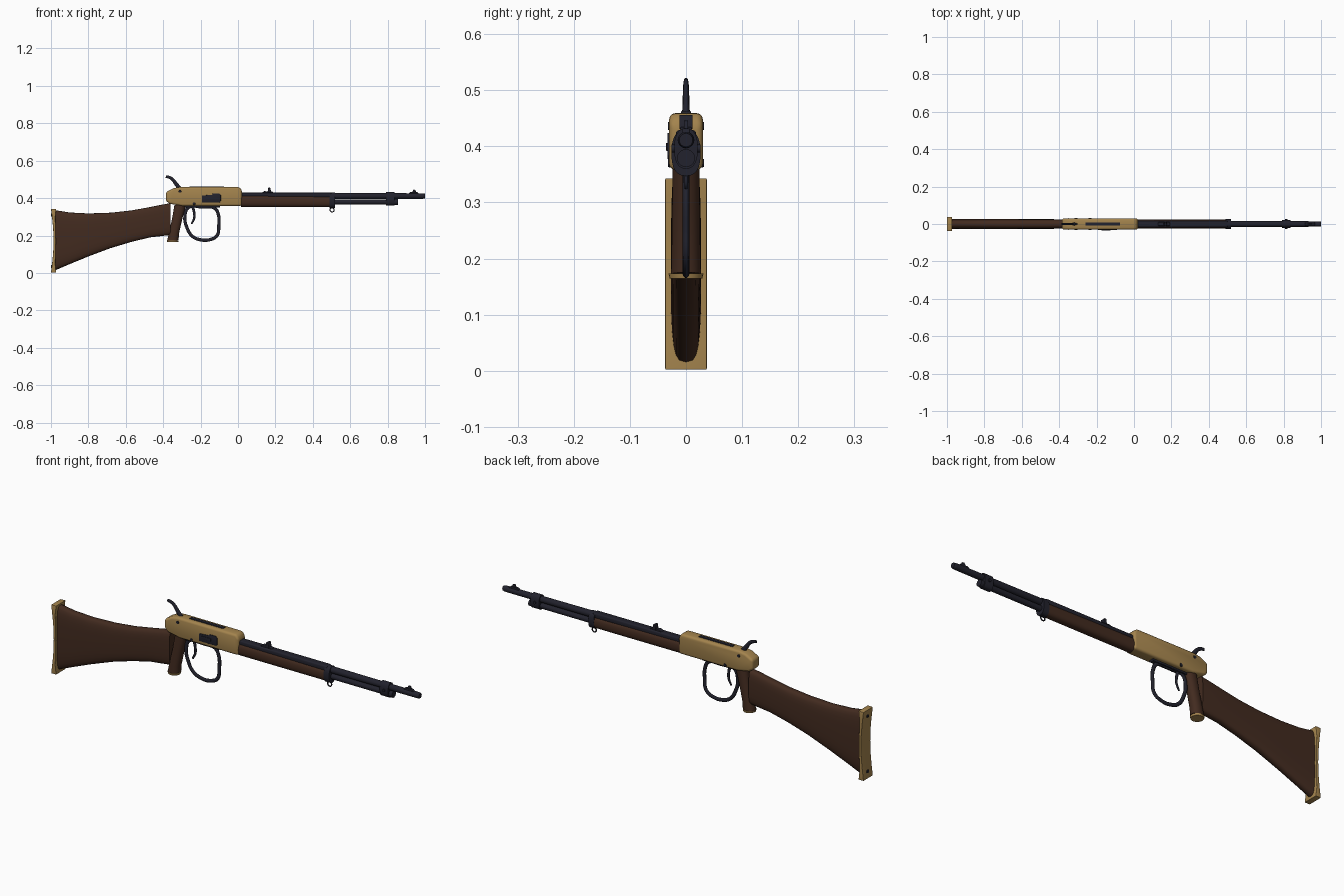
import bpy, bmesh, math
from mathutils import Vector, Matrix

if "Cube" in bpy.data.objects:
    bpy.data.objects.remove(bpy.data.objects["Cube"])


def material(name, rgb):
    m = bpy.data.materials.new(name)
    m.use_nodes = True
    m.diffuse_color = (*rgb, 1)
    bsdf = m.node_tree.nodes["Principled BSDF"]
    bsdf.inputs["Base Color"].default_value = (*rgb, 1)
    bsdf.inputs["Roughness"].default_value = 0.6
    return m


STEEL = material("blued_steel", (0.016, 0.016, 0.026))
BRASS = material("brass", (0.37, 0.23, 0.075))
WOOD = material("walnut", (0.055, 0.024, 0.014))


def finish(name, bm, mat, bevel=0, angle=35):
    bmesh.ops.recalc_face_normals(bm, faces=bm.faces[:])
    me = bpy.data.meshes.new(name)
    bm.to_mesh(me)
    bm.free()
    ob = bpy.data.objects.new(name, me)
    bpy.context.collection.objects.link(ob)
    me.materials.append(mat)
    bpy.ops.object.select_all(action="DESELECT")
    ob.select_set(True)
    bpy.context.view_layer.objects.active = ob
    if bevel:
        mod = ob.modifiers.new("rounded_edges", "BEVEL")
        mod.width, mod.segments, mod.limit_method = bevel, 3, "ANGLE"
        bpy.ops.object.modifier_apply(modifier=mod.name)
    bpy.ops.object.shade_smooth_by_angle(angle=math.radians(angle))
    return ob


def prism(name, profile, half, mat, bevel=0, y=0):
    """Side profile (x, z) given thickness across y."""
    bm = bmesh.new()
    face = bm.faces.new([bm.verts.new((x, y - half, z)) for x, z in profile])
    new = bmesh.ops.extrude_face_region(bm, geom=[face])["geom"]
    verts = [g for g in new if isinstance(g, bmesh.types.BMVert)]
    bmesh.ops.translate(bm, verts=verts, vec=(0, 2 * half, 0))
    return finish(name, bm, mat, bevel)


def box(name, x0, x1, z0, z1, half, mat, bevel=0, y=0):
    return prism(name, [(x0, z0), (x1, z0), (x1, z1), (x0, z1)], half, mat, bevel, y)


def loft(name, rings, mat, angle=50):
    bm = bmesh.new()
    loops = [[bm.verts.new(p) for p in ring] for ring in rings]
    n = len(loops[0])
    for a, b in zip(loops, loops[1:]):
        for i in range(n):
            j = (i + 1) % n
            bm.faces.new((a[i], a[j], b[j], b[i]))
    bm.faces.new(loops[0])
    bm.faces.new(loops[-1])
    return finish(name, bm, mat, angle=angle)


def oval(n=24, power=0.75):
    """Unit rounded-square outline."""
    for i in range(n):
        t = math.tau * i / n
        c, s = math.cos(t), math.sin(t)
        yield (math.copysign(abs(c) ** power, c), math.copysign(abs(s) ** power, s))


def tube(name, a, b, r0, r1, mat, sides=20):
    a, b = Vector(a), Vector(b)
    bm = bmesh.new()
    turn = (b - a).to_track_quat("Z", "Y").to_matrix().to_4x4()
    bmesh.ops.create_cone(bm, cap_ends=True, segments=sides, radius1=r0, radius2=r1,
                          depth=(b - a).length, matrix=Matrix.Translation((a + b) / 2) @ turn)
    return finish(name, bm, mat)


def bar(name, points, depth, mat, flat=1.0, cyclic=False):
    """Rounded bar through (x, z) points; optional third value scales its thickness."""
    cu = bpy.data.curves.new(name, "CURVE")
    cu.dimensions, cu.bevel_depth, cu.bevel_resolution = "3D", depth, 3
    cu.resolution_u, cu.use_fill_caps = 8, True
    sp = cu.splines.new("BEZIER")
    sp.bezier_points.add(len(points) - 1)
    sp.use_cyclic_u = cyclic
    for bp, p in zip(sp.bezier_points, points):
        bp.co = (p[0], 0, p[1])
        bp.radius = p[2] if len(p) > 2 else 1
        bp.handle_left_type = bp.handle_right_type = "AUTO"
    ob = bpy.data.objects.new(name, cu)
    bpy.context.collection.objects.link(ob)
    ob.scale.y = flat
    cu.materials.append(mat)
    bpy.ops.object.select_all(action="DESELECT")
    ob.select_set(True)
    bpy.context.view_layer.objects.active = ob
    bpy.ops.object.convert(target="MESH")
    bpy.ops.object.shade_smooth_by_angle(angle=math.radians(50))


# Shoulder stock: x, top, bottom, half width
stations = [(-.975, .335, .015, .027), (-.9, .323, .047, .027), (-.8, .318, .088, .027),
            (-.68, .322, .133, .027), (-.57, .334, .166, .026), (-.47, .352, .19, .026),
            (-.4, .366, .198, .025), (-.36, .373, .203, .024)]
loft("stock", [[(x, w * u, (t + b) / 2 + (t - b) / 2 * v) for u, v in oval(power=0.6)]
               for x, t, b, w in stations], WOOD)

# Butt plate with a hollow rear face
rear = [(-1 + .014 * math.sin(math.pi * i / 10), .002 + .034 * i) for i in range(11)]
prism("butt_plate", rear + [(-.972, .343), (-.977, .3), (-.974, .17), (-.977, .045), (-.972, .002)],
      .037, BRASS, .002)
for z in (.035, .31):
    tube("butt_screw", (-.999, 0, z), (-.98, 0, z), .008, .008, STEEL, 12)

# Slanted grip behind the lever, with its end cap
grip = [(-.349, .172, .031, .027), (-.343, .21, .028, .026), (-.325, .29, .028, .025), (-.308, .365, .032, .024)]
loft("grip", [[(x + l * u, w * v, z + .1 * l * u) for u, v in oval(power=0.9)]
              for x, z, l, w in grip], WOOD)
tube("grip_cap", (-.349, 0, .164), (-.349, 0, .173), .029, .031, BRASS, 24)

# Receiver
prism("receiver", [(-.385, .385), (-.365, .37), (-.3, .358), (.02, .358), (.022, .44), (.008, .459),
                   (-.31, .459), (-.345, .453), (-.385, .432)], .03, BRASS, .011)
box("lever_plate", -.285, -.095, .349, .36, .012, STEEL, .003)
box("top_slot", -.26, -.075, .452, .463, .009, STEEL, .002)
prism("loading_port", [(-.192, .377), (-.098, .377), (-.092, .384), (-.092, .416), (-.1, .424),
                       (-.135, .424), (-.14, .417), (-.192, .414)], .004, STEEL, .001, -.029)
box("port_latch", -.175, -.125, .392, .406, .002, STEEL, .001, -.0335)
for side in (-1, 1):
    for x, z in ((-.31, .436), (-.235, .37)):
        tube("side_screw", (x, side * .027, z), (x, side * .0325, z), .008, .007, STEEL, 12)

# Hammer, trigger and lever loop
bar("hammer", [(-.31, .45, 1.3), (-.33, .474, 1.2), (-.35, .5, 1), (-.368, .511, .9), (-.386, .515, .8)],
    .009, STEEL, .6)
bar("trigger", [(-.243, .358, 1.2), (-.235, .325, 1), (-.234, .295, .9), (-.248, .262, .7)],
    .007, STEEL, .7)
bar("lever_loop", [(-.265, .349), (-.19, .352), (-.125, .346), (-.106, .315), (-.103, .25),
                   (-.112, .2), (-.15, .178), (-.205, .178), (-.245, .197), (-.272, .24), (-.284, .3)],
    .009, STEEL, .7, True)

# Fore-end, barrel and magazine tube
loft("fore_end", [[(x, w * u, zc + h * v) for u, v in oval(power=0.8)]
                  for x, w, h, zc in ((.015, .025, .033, .385), (.25, .025, .032, .384),
                                      (.495, .024, .03, .382))], WOOD)
tube("barrel", (.0, 0, .412), (.99, 0, .411), .018, .0145, STEEL)
tube("muzzle_crown", (.99, 0, .411), (1, 0, .411), .0145, .012, STEEL)
box("barrel_rib", .015, .5, .404, .429, .018, STEEL, .006)
tube("magazine_tube", (.45, 0, .379), (.855, 0, .379), .0135, .0135, STEEL)
tube("magazine_cap", (.835, 0, .379), (.855, 0, .379), .016, .016, STEEL)

# Bands holding barrel and tube together
for name, x0, x1, w, h, zc in (("fore_end_band", .488, .518, .026, .041, .388),
                               ("front_band", .792, .838, .021, .036, .396)):
    loft(name, [[(x, w * u, zc + h * v) for u, v in oval(power=0.8)] for x in (x0, x1)], STEEL)
tube("band_screw", (.815, -.026, .396), (.815, .026, .396), .007, .007, STEEL, 12)
bar("sling_ring", [(.503 + .011 * math.cos(math.tau * i / 8), .337 + .011 * math.sin(math.tau * i / 8))
                   for i in range(8)], .003, STEEL, 1, True)

# Sights
prism("rear_sight_base", [(.125, .426), (.195, .426), (.185, .434), (.14, .437)], .01, STEEL, .002)
prism("rear_sight_leaf", [(.158, .43), (.178, .43), (.172, .456), (.162, .456)], .012, STEEL, .002)
prism("front_sight_base", [(.91, .422), (.97, .422), (.96, .432), (.92, .432)], .007, STEEL, .002)
prism("front_sight_blade", [(.93, .43), (.953, .43), (.948, .444), (.938, .446)], .004, STEEL, .001)
